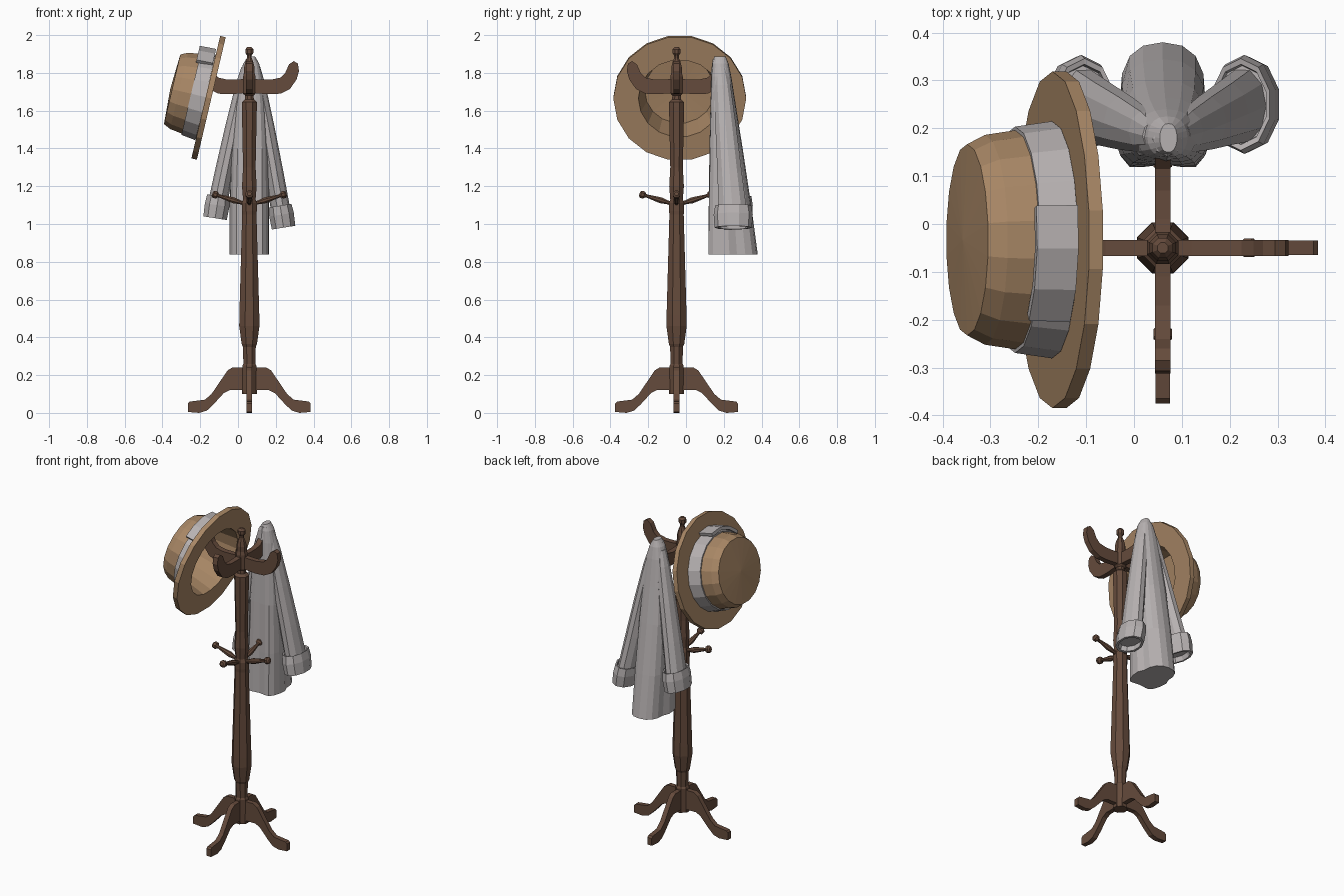
import bpy, bmesh, math
from mathutils import Matrix, Vector

def material(name, rgb):
    m = bpy.data.materials.new(name)
    m.diffuse_color = (*rgb, 1)
    return m

WOOD = material("dark wood", (0.13, 0.07, 0.045))
STRAW = material("tan felt", (0.39, 0.24, 0.13))
CLOTH = material("light grey cloth", (0.47, 0.44, 0.44))
CX, CY = 0.06, -0.05          # stand axis
I = Matrix.Identity(4)

def mesh(name, verts, faces, mat, mtx=I):
    me = bpy.data.meshes.new(name)
    me.from_pydata([mtx @ Vector(v) for v in verts], [], faces)
    bm = bmesh.new()
    bm.from_mesh(me)
    bmesh.ops.remove_doubles(bm, verts=bm.verts, dist=1e-5)
    bmesh.ops.recalc_face_normals(bm, faces=bm.faces)
    bm.to_mesh(me)
    bm.free()
    me.materials.append(mat)
    ob = bpy.data.objects.new(name, me)
    bpy.context.collection.objects.link(ob)
    return ob

def loft(name, rings, mat, mtx=I, cap=True, loop=False):
    n, k = len(rings[0]), len(rings)
    verts = [p for r in rings for p in r]
    faces = [(i * n + j, i * n + (j + 1) % n, (i + 1) % k * n + (j + 1) % n, (i + 1) % k * n + j)
             for i in range(k if loop else k - 1) for j in range(n)]
    if cap and not loop:
        faces += [tuple(range(n)), tuple(range((k - 1) * n, k * n))]
    return mesh(name, verts, faces, mat, mtx)

def oval(c, rx, ry, n=8, turn=0.0):
    return [(c[0] + rx * math.cos(turn + math.tau * i / n),
             c[1] + ry * math.sin(turn + math.tau * i / n), c[2]) for i in range(n)]

def lathe(name, profile, mat, mtx=I, n=8, sx=1, sy=1, loop=False):
    return loft(name, [oval((0, 0, h), max(r, 1e-6) * sx, max(r, 1e-6) * sy, n, math.pi / n)
                       for r, h in profile], mat, mtx, loop=loop)

def plate(name, outline, thick, mat, mtx):
    rings = [[(x, y, z) for x, z in outline] for y in (-thick / 2, thick / 2)]
    return loft(name, rings, mat, mtx)

# Turned post with finial
lathe("post", [(0.038, 0.10), (0.04, 0.25), (0.034, 0.26), (0.037, 0.35), (0.044, 0.365),
               (0.058, 0.46), (0.057, 0.52), (0.041, 1.05), (0.043, 1.07), (0.043, 1.11),
               (0.036, 1.13), (0.042, 1.2), (0.036, 1.3), (0.043, 1.62), (0.043, 1.645),
               (0.026, 1.66), (0.024, 1.68), (0.036, 1.69), (0.036, 1.78), (0.03, 1.80),
               (0.03, 1.83), (0.022, 1.86), (0.013, 1.88), (0.014, 1.893), (0.023, 1.905),
               (0.023, 1.925), (0.012, 1.937)], WOOD, Matrix.Translation((CX, CY, 0)))

# Feet, hooks and pegs repeated around the post
foot = [(0, 0.24), (0.09, 0.24), (0.115, 0.225), (0.20, 0.10), (0.235, 0.07), (0.315, 0.06),
        (0.325, 0.05), (0.325, 0.005), (0.265, 0.0), (0.225, 0.012), (0.19, 0.045),
        (0.135, 0.105), (0.105, 0.12), (0.04, 0.12), (0.04, 0.10), (0, 0.10)]
hook = [(0, 1.77), (0.06, 1.765), (0.12, 1.765), (0.165, 1.775), (0.19, 1.80), (0.21, 1.845),
        (0.235, 1.862), (0.257, 1.85), (0.263, 1.81), (0.25, 1.765), (0.215, 1.715),
        (0.165, 1.69), (0.10, 1.687), (0, 1.695)]
peg = [(0.012, 0.0), (0.011, 0.05), (0.017, 0.085), (0.015, 0.11), (0.009, 0.165),
       (0.012, 0.173), (0.021, 0.18), (0.021, 0.197), (0.011, 0.205)]
for i, side in enumerate(("right", "back", "left", "front")):
    m = Matrix.Translation((CX, CY, 0)) @ Matrix.Rotation(i * math.pi / 2, 4, 'Z')
    plate(side + "_foot", foot, 0.03, WOOD, m)
    plate(side + "_hook", hook, 0.033, WOOD, m)
    lathe(side + "_peg", peg, WOOD,
          m @ Matrix.Translation((0, 0, 1.10)) @ Matrix.Rotation(math.radians(73), 4, 'Y'))

# Hat, tilted so its crown points left and slightly up
HAT = Matrix(((0.229, 0, -0.973, -0.156), (0, 1, 0, -0.033), (0.973, 0, 0.229, 1.668), (0, 0, 0, 1)))
lathe("hat", [(0, 0.208), (0.196, 0.198), (0.215, 0.16), (0.236, 0.015), (0.345, 0.015),
              (0.345, -0.015), (0.215, -0.015), (0.182, 0.17), (0, 0.18)],
      STRAW, HAT, 18, 0.98, 1.02)
lathe("hat_band", [(0.243, 0.016), (0.232, 0.095), (0.22, 0.095), (0.23, 0.016)],
      CLOTH, HAT, 18, 0.98, 1.02, loop=True)

# Bow: flat curved tab on top of the band
rings = []
for a, r in ((16, 0.263), (-4, 0.262), (-24, 0.258), (-43, 0.252)):
    c, s = math.cos(math.radians(a)), math.sin(math.radians(a))
    rings.append([(q * c, q * s, h) for q, h in
                  ((r, 0.02), (r - 0.004, 0.108), (r - 0.024, 0.108), (r - 0.02, 0.02))])
loft("hat_bow", rings, CLOTH, HAT)

# Coat body: pleated rings (z, centre x, half width, front y, back y, pleat depth)
rings = []
N = 20
for z, cx, w, y0, y1, f in ((0.838, 0.06, 0.105, 0.08, 0.38, 1.0), (1.1, 0.06, 0.105, 0.09, 0.345, 0.9),
                            (1.4, 0.062, 0.098, 0.105, 0.30, 0.7), (1.62, 0.065, 0.083, 0.118, 0.265, 0.5),
                            (1.78, 0.068, 0.062, 0.13, 0.24, 0.3), (1.85, 0.07, 0.042, 0.138, 0.225, 0.1),
                            (1.887, 0.072, 0.018, 0.15, 0.21, 0)):
    ring = []
    for i in range(N):
        t = math.tau * i / N
        c, s = math.cos(t), math.sin(t)
        front = max(0, -s) ** 6                      # notch at the front opening
        side = max(0, 1 - abs(s - 0.35) * 3)         # folds beside the back panel
        k = 1 - f * (0.3 * front + 0.16 * side)
        px = math.copysign(abs(c) ** 0.8, c)
        ring.append((cx + w * px * (1 - 0.14 * f * side),
                     (y0 + y1) / 2 + (y1 - y0) / 2 * s * k, z))
    rings.append(ring)
loft("coat_body", rings, CLOTH)

# Collar folded around the hook
loft("coat_collar", [oval((0.065, 0.18, 1.70), 0.078, 0.052), oval((0.068, 0.178, 1.80), 0.056, 0.046),
                     oval((0.07, 0.178, 1.87), 0.03, 0.037), oval((0.072, 0.18, 1.885), 0.012, 0.02)], CLOTH)

# Sleeves with turned-back cuffs
for name, sg, ex, ez in (("right", 1, 0.232, 1.04), ("left", -1, -0.112, 1.09)):
    top = Vector((0.068 + sg * 0.025, 0.185, 1.83))
    end = Vector((ex, 0.25, ez))
    rings = []
    for t, rx, ry in ((0, 0.025, 0.03), (0.12, 0.036, 0.045), (0.4, 0.045, 0.058),
                      (0.7, 0.05, 0.068), (1, 0.052, 0.08)):
        rings.append(oval(top.lerp(end, t), rx, ry, 10))
    loft(name + "_sleeve", rings, CLOTH)
    tilt = Matrix.Translation(end) @ Matrix.Rotation(-sg * math.radians(9), 4, 'Y')
    lathe(name + "_cuff", [(0.054, 0.035), (0.056, 0.055), (0.064, 0.058), (0.069, 0.01), (0.066, -0.06),
                           (0.054, -0.06), (0.05, -0.03)], CLOTH, tilt, 10, 1, 1.5)
